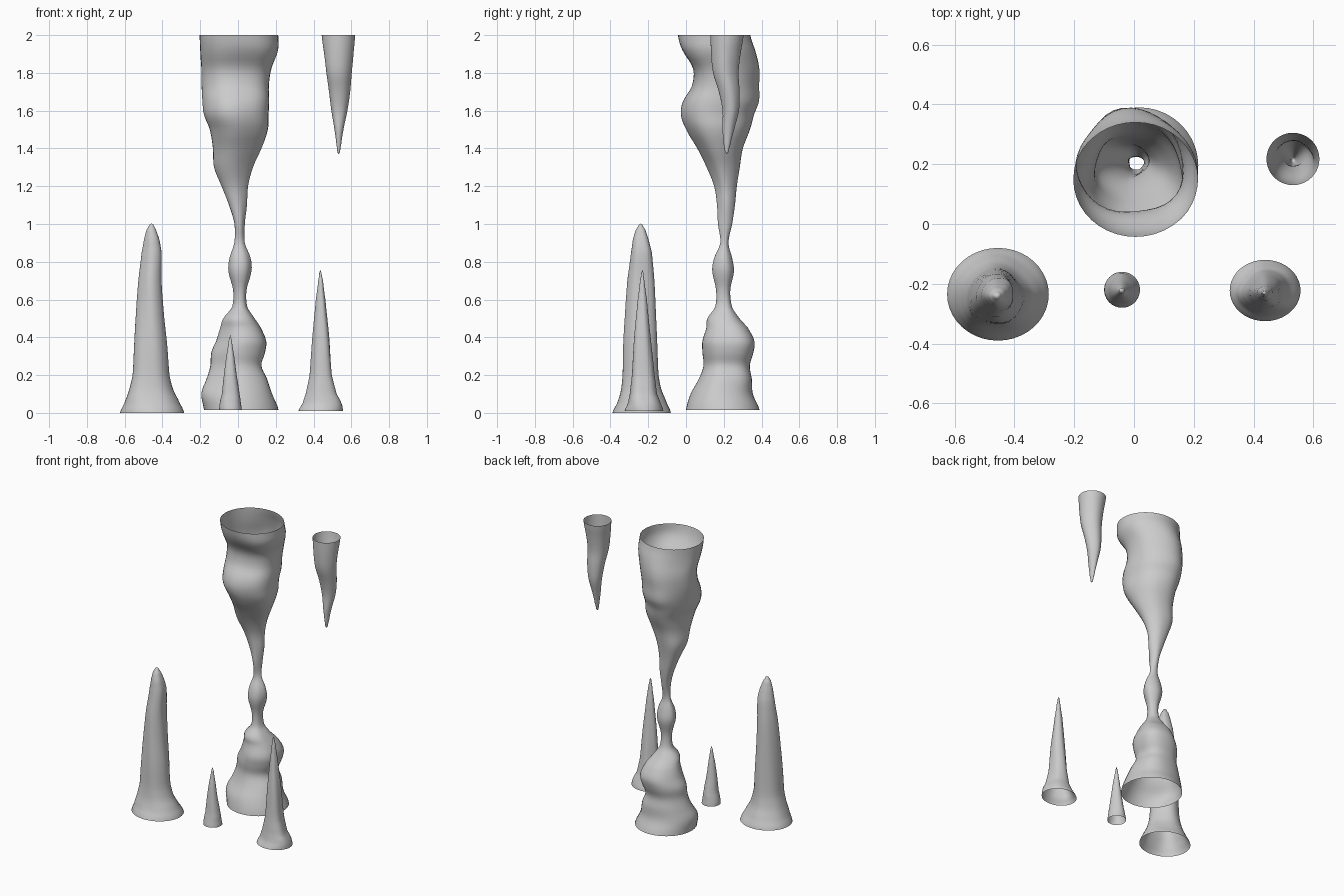
import bpy, bmesh, math


def spline(a, b, c, d, t):
    """Catmull-Rom blend of one value."""
    return 0.5 * (2 * b + (c - a) * t + (2 * a - 5 * b + 4 * c - d) * t * t
                  + (3 * b - a - 3 * c + d) * t ** 3)


def dripstone(name, rows, ripple, phase, tip=None, sides=40, sub=4):
    """Open lofted skin; each row is z, x min, x max, y min, y max."""
    rings = []
    n = len(rows)
    for i in range(n - 1):
        p = [rows[max(i - 1, 0)], rows[i], rows[i + 1], rows[min(i + 2, n - 1)]]
        for s in range(sub):
            t = s / sub
            r = [spline(*(q[k] for q in p), t) for k in range(5)]
            r[0] = rows[i][0] + (rows[i + 1][0] - rows[i][0]) * t
            rings.append(r)
    rings.append(list(rows[-1]))
    bm = bmesh.new()
    loops = []
    for j, (z, x0, x1, y0, y1) in enumerate(rings):
        fade = min(1, j / 6, (len(rings) - 1 - j) / 6)
        loop = []
        for k in range(sides):
            a = math.tau * k / sides
            w = 1 + fade * ripple * (math.cos(3 * a + phase + 3 * z)
                                     + 0.5 * math.cos(5 * a - 2 * phase + 5 * z))
            loop.append(bm.verts.new(((x0 + x1) / 2 + (x1 - x0) / 2 * w * math.cos(a),
                                      (y0 + y1) / 2 + (y1 - y0) / 2 * w * math.sin(a), z)))
        loops.append(loop)
    for lo, hi in zip(loops, loops[1:]):
        for k in range(sides):
            m = (k + 1) % sides
            bm.faces.new((lo[k], lo[m], hi[m], hi[k]))
    if tip:
        v = bm.verts.new(tip)
        for k in range(sides):
            bm.faces.new((loops[-1][k], loops[-1][(k + 1) % sides], v))
    # Hanging parts run downwards, so flip them to face outwards
    if rows[0][0] > rows[-1][0]:
        bmesh.ops.reverse_faces(bm, faces=bm.faces[:])
    for f in bm.faces:
        f.smooth = True
    me = bpy.data.meshes.new(name)
    bm.to_mesh(me)
    bm.free()
    ob = bpy.data.objects.new(name, me)
    bpy.context.collection.objects.link(ob)
    return ob


# Joined floor-to-ceiling column, open at both ends
dripstone("column", [
    (0.015, -.18, .215, 0, .39), (.10, -.19, .185, .025, .355),
    (.18, -.16, .16, .07, .35), (.25, -.14, .13, .095, .34),
    (.32, -.135, .15, .09, .36), (.38, -.11, .155, .09, .365),
    (.45, -.09, .125, .11, .33), (.50, -.075, .09, .115, .285),
    (.56, -.03, .05, .155, .245), (.65, -.025, .045, .16, .235),
    (.75, -.05, .07, .14, .255), (.82, -.045, .065, .15, .245),
    (.90, -.02, .035, .182, .225), (1.0, -.02, .035, .17, .245),
    (1.1, -.05, .045, .165, .26), (1.2, -.09, .05, .15, .27),
    (1.3, -.13, .075, .11, .285), (1.4, -.135, .12, .06, .30),
    (1.5, -.15, .155, .0, .335), (1.58, -.18, .16, -.03, .355),
    (1.65, -.187, .165, -.02, .38), (1.73, -.19, .165, .025, .38),
    (1.82, -.19, .18, .03, .38), (1.92, -.197, .215, -.025, .36),
    (2.0, -.203, .213, -.043, .34)], .035, 2.6)

# Tall left stalagmite
dripstone("large_stalagmite", [
    (0, -.625, -.285, -.39, -.08), (.05, -.605, -.31, -.37, -.105),
    (.12, -.58, -.345, -.35, -.135), (.2, -.56, -.365, -.34, -.15),
    (.35, -.55, -.375, -.335, -.155), (.5, -.54, -.39, -.325, -.16),
    (.7, -.525, -.403, -.31, -.167), (.85, -.507, -.402, -.29, -.18),
    (.92, -.495, -.415, -.28, -.198), (.97, -.483, -.433, -.265, -.215),
    (.995, -.47, -.447, -.25, -.23)],
    .04, .8, (-.458, -.24, 1.003))

# Medium right stalagmite
dripstone("medium_stalagmite", [
    (.01, .32, .557, -.325, -.12), (.05, .345, .55, -.31, -.135),
    (.1, .363, .525, -.30, -.155), (.2, .383, .50, -.288, -.168),
    (.4, .396, .485, -.275, -.188), (.6, .413, .463, -.255, -.207),
    (.7, .425, .45, -.243, -.22), (.74, .43, .442, -.237, -.225)],
    .05, 2, (.436, -.23, .757))

# Small centre stalagmite
dripstone("small_stalagmite", [
    (.015, -.10, .02, -.28, -.16), (.05, -.097, .015, -.275, -.165),
    (.1, -.086, .008, -.267, -.172), (.2, -.075, -.007, -.257, -.19),
    (.3, -.062, -.02, -.245, -.203), (.38, -.05, -.032, -.232, -.214)],
    .03, 1, (-.041, -.223, .412))

# Hanging stalactite
dripstone("stalactite", [
    (2.0, .443, .62, .13, .305), (1.9, .455, .61, .132, .288),
    (1.8, .466, .60, .142, .277), (1.7, .48, .592, .173, .283),
    (1.6, .493, .578, .193, .28), (1.5, .51, .558, .193, .255),
    (1.42, .521, .546, .20, .235), (1.38, .526, .54, .206, .224)],
    .025, 1.5, (.533, .215, 1.37))
